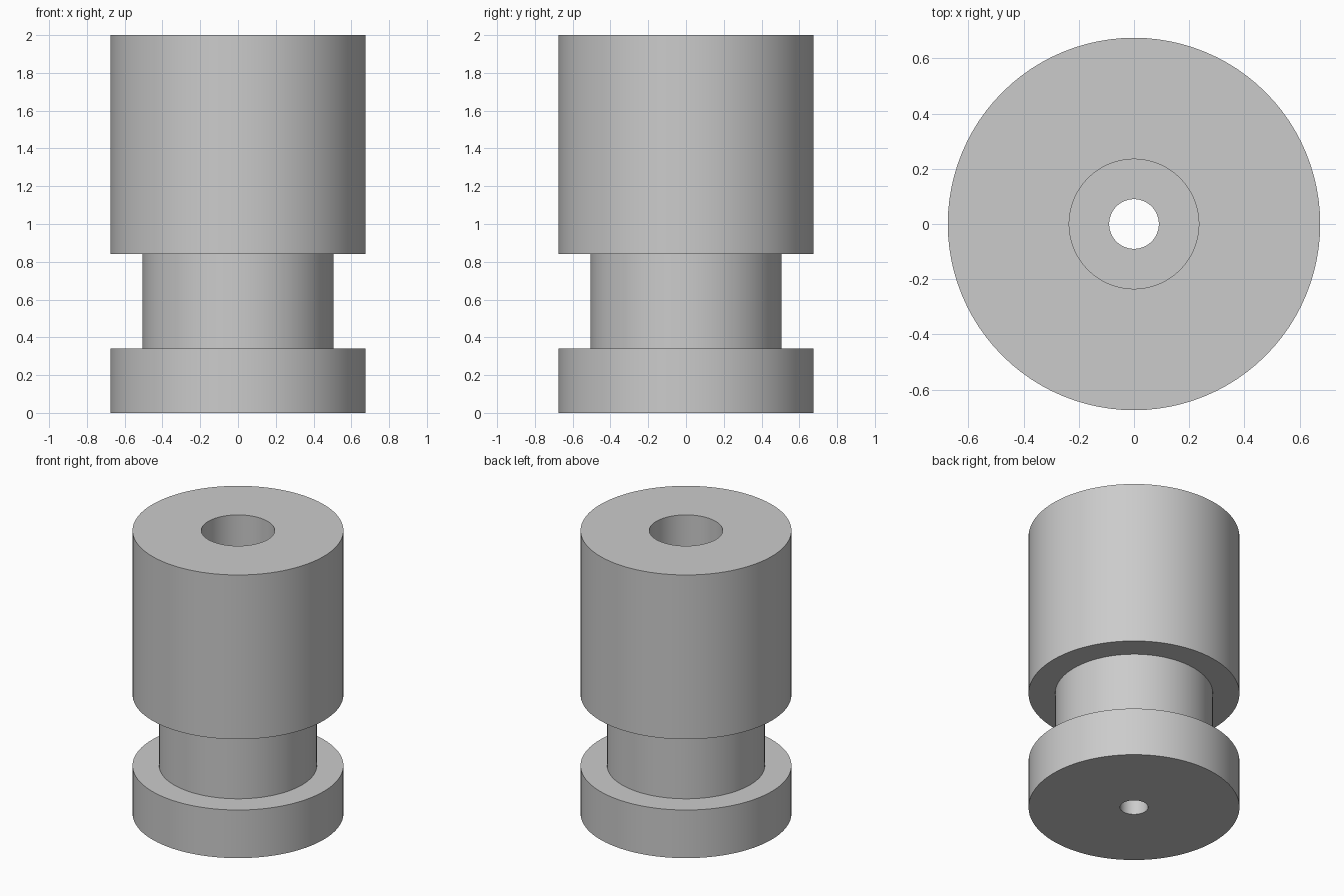
import bpy
import bmesh
import math

cube = bpy.data.objects.get("Cube")
if cube:
    bpy.data.objects.remove(cube, do_unlink=True)

# Plain grey material
grey = bpy.data.materials.new("plain_grey")
grey.use_nodes = True
colour = (0.6, 0.6, 0.6, 1.0)
grey.diffuse_color = colour
grey.node_tree.nodes["Principled BSDF"].inputs["Base Color"].default_value = colour

SEGMENTS = 96
BODY, NECK, BORE, PASSAGE = 0.675, 0.505, 0.235, 0.09
FLANGE_TOP, NECK_TOP, TOP, BORE_FLOOR = 0.34, 0.84, 2.0, 1.0

# Closed half section: flange, neck groove, body, stepped bore
profile = [
    (PASSAGE, 0), (BODY, 0),
    (BODY, FLANGE_TOP), (NECK, FLANGE_TOP),
    (NECK, NECK_TOP), (BODY, NECK_TOP),
    (BODY, TOP), (BORE, TOP),
    (BORE, BORE_FLOOR), (PASSAGE, BORE_FLOOR),
]

# Turn the section around the z axis
bm = bmesh.new()
verts = [bm.verts.new((r, 0, z)) for r, z in profile]
edges = [bm.edges.new((v, verts[(i + 1) % len(verts)])) for i, v in enumerate(verts)]
bmesh.ops.spin(bm, geom=verts + edges, cent=(0, 0, 0), axis=(0, 0, 1),
               angle=math.tau, steps=SEGMENTS, use_merge=True)
bmesh.ops.remove_doubles(bm, verts=bm.verts, dist=0.0001)
bmesh.ops.recalc_face_normals(bm, faces=bm.faces)

mesh = bpy.data.meshes.new("grooved_bushing")
bm.to_mesh(mesh)
bm.free()
mesh.materials.append(grey)
bushing = bpy.data.objects.new("grooved_bushing", mesh)
bpy.context.collection.objects.link(bushing)

# Smooth round walls with sharp rims
bpy.ops.object.select_all(action="DESELECT")
bushing.select_set(True)
bpy.context.view_layer.objects.active = bushing
bpy.ops.object.shade_smooth_by_angle(angle=math.radians(30))
